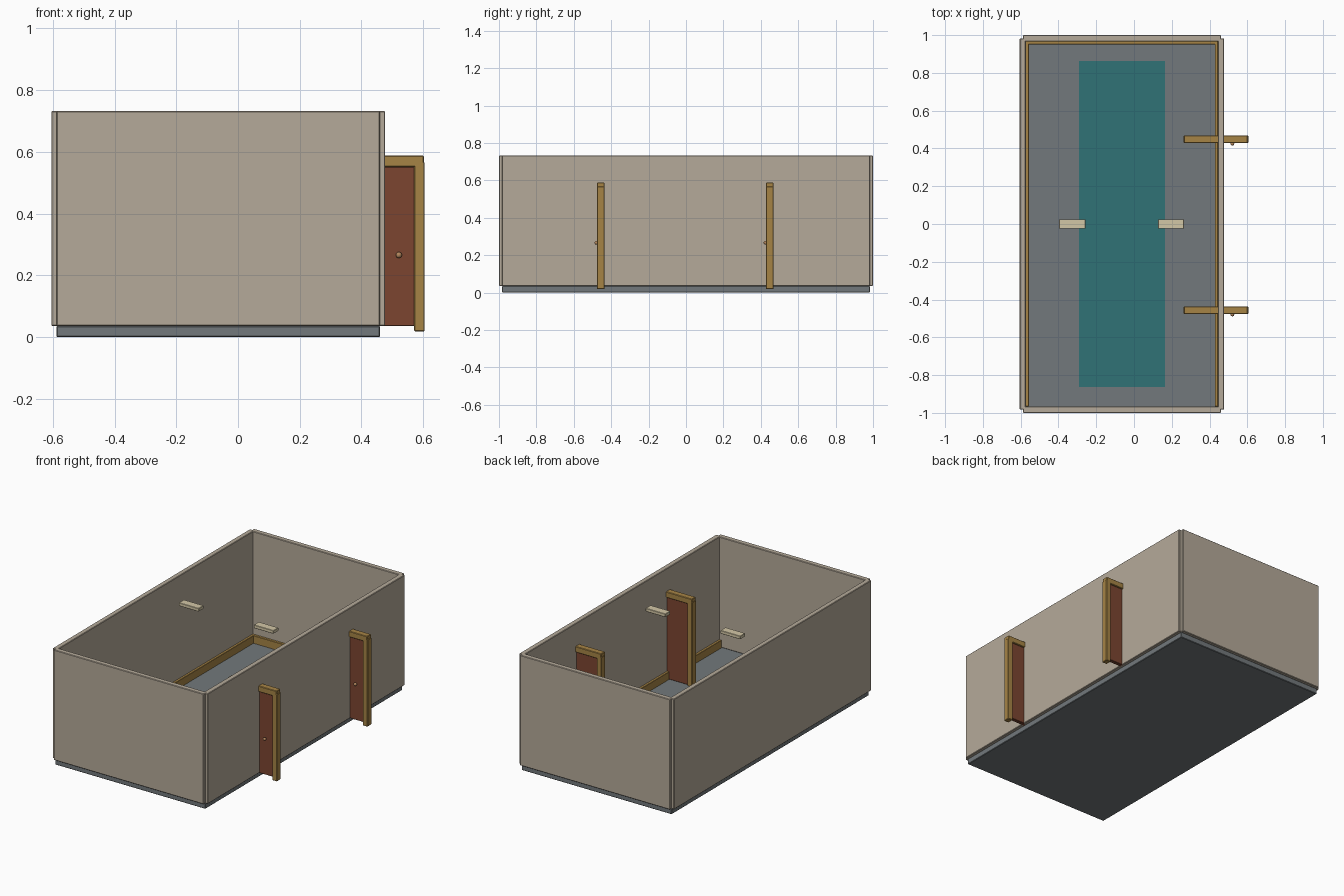
import bpy

if "Cube" in bpy.data.objects:
    bpy.data.objects.remove(bpy.data.objects["Cube"])


def material(name, r, g, b):
    m = bpy.data.materials.new(name)
    m.diffuse_color = (r, g, b, 1)
    m.use_nodes = True
    m.node_tree.nodes["Principled BSDF"].inputs["Base Color"].default_value = m.diffuse_color
    return m


plaster = material("plaster", 0.46, 0.40, 0.32)
slate = material("slate", 0.17, 0.19, 0.20)
oak = material("oak", 0.38, 0.23, 0.06)
mahogany = material("mahogany", 0.20, 0.06, 0.03)
teal = material("teal", 0.03, 0.17, 0.18)
cream = material("cream", 0.65, 0.57, 0.38)
brass = material("brass", 0.45, 0.24, 0.11)


def box(name, x, y, z, mat, bevel=0.003):
    """Box from (min, max) ranges on each axis."""
    bpy.ops.mesh.primitive_cube_add(size=1, location=[sum(r) / 2 for r in (x, y, z)])
    ob = bpy.context.object
    ob.name = name
    ob.scale = [r[1] - r[0] for r in (x, y, z)]
    bpy.ops.object.transform_apply(location=False, rotation=False, scale=True)
    ob.data.materials.append(mat)
    if bevel:
        mod = ob.modifiers.new("soft_edges", 'BEVEL')
        mod.width = bevel
        mod.segments = 1
    return ob


# floor slab and rug
box("floor", (-0.588, 0.46), (-0.983, 0.983), (0, 0.036), slate)
box("rug", (-0.29, 0.165), (-0.863, 0.863), (0.034, 0.041), teal, 0)

# walls
wall_z = (0.036, 0.732)
box("left_wall", (-0.605, -0.573), (-0.983, 0.983), wall_z, plaster)
box("right_wall", (0.444, 0.477), (-0.983, 0.983), wall_z, plaster)
box("front_wall", (-0.588, 0.46), (-1, -0.967), wall_z, plaster)
box("back_wall", (-0.588, 0.46), (0.967, 1), wall_z, plaster)

# baseboards on left, right and back walls
base_z = (0.034, 0.085)
box("left_baseboard", (-0.574, -0.557), (-0.966, 0.966), base_z, oak, 0.002)
box("right_baseboard", (0.428, 0.445), (-0.966, 0.966), base_z, oak, 0.002)
box("back_baseboard", (-0.574, 0.445), (0.95, 0.968), base_z, oak, 0.002)

# ceiling lights
for side, x0 in (("left", -0.396), ("right", 0.127)):
    box(side + "_ceiling_light", (x0, x0 + 0.138), (-0.025, 0.025), (0.687, 0.708), cream, 0.002)

# doors with frames, set across the right wall
for side, y in (("front", -0.456), ("back", 0.448)):
    depth = (y - 0.02, y + 0.02)
    box(side + "_door_leaf", (0.296, 0.573), (y - 0.012, y + 0.012), (0.036, 0.552), mahogany, 0.002)
    box(side + "_door_inner_jamb", (0.263, 0.297), depth, (0.018, 0.568), oak)
    box(side + "_door_outer_jamb", (0.571, 0.605), depth, (0.018, 0.568), oak)
    box(side + "_door_header", (0.265, 0.602), depth, (0.551, 0.588), oak)
    bpy.ops.mesh.primitive_uv_sphere_add(segments=16, ring_count=10, radius=0.01,
                                         location=(0.521, y - 0.023, 0.266))
    knob = bpy.context.object
    knob.name = side + "_door_knob"
    knob.data.materials.append(brass)
    bpy.ops.object.shade_smooth()
    bpy.ops.mesh.primitive_cylinder_add(vertices=12, radius=0.004, depth=0.014,
                                        location=(0.521, y - 0.016, 0.266), rotation=(1.5708, 0, 0))
    stem = bpy.context.object
    stem.name = side + "_door_knob_stem"
    stem.data.materials.append(brass)
    bpy.ops.object.shade_smooth_by_angle()
